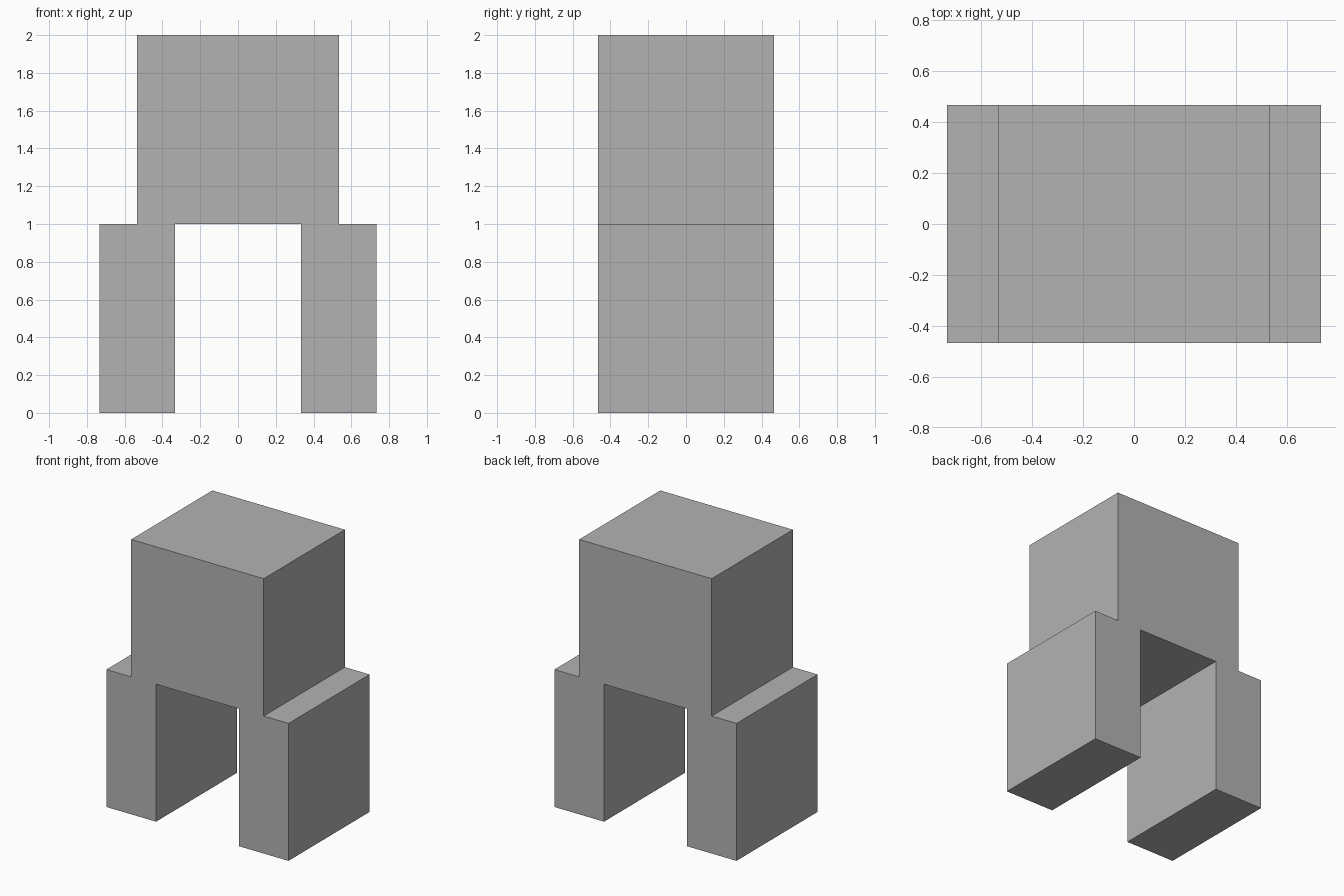
import bpy

cube = bpy.data.objects.get("Cube")
if cube:
    bpy.data.objects.remove(cube, do_unlink=True)

# Single plain grey
grey = bpy.data.materials.new("plain_grey")
grey.use_nodes = True
colour = (0.45, 0.45, 0.45, 1)
grey.diffuse_color = colour
grey.node_tree.nodes["Principled BSDF"].inputs["Base Color"].default_value = colour

DEPTH = 0.933
LEG_WIDTH = 0.4
LEG_X = 0.533
BODY_WIDTH = 1.067


def block(name, x, z, width, height):
    """Flat-sided block of the common depth, standing on height z."""
    bpy.ops.mesh.primitive_cube_add(size=1, location=(x, 0, z + height / 2))
    obj = bpy.context.object
    obj.name = name
    obj.scale = (width, DEPTH, height)
    bpy.ops.object.transform_apply(location=False, rotation=False, scale=True)
    obj.data.materials.append(grey)
    return obj


# Upper block resting on the inner halves of both legs
block("body", 0, 1, BODY_WIDTH, 1)

# Pair of legs
for side, sign in (("left", 1), ("right", -1)):
    block(side + "_leg", sign * LEG_X, 0, LEG_WIDTH, 1)
